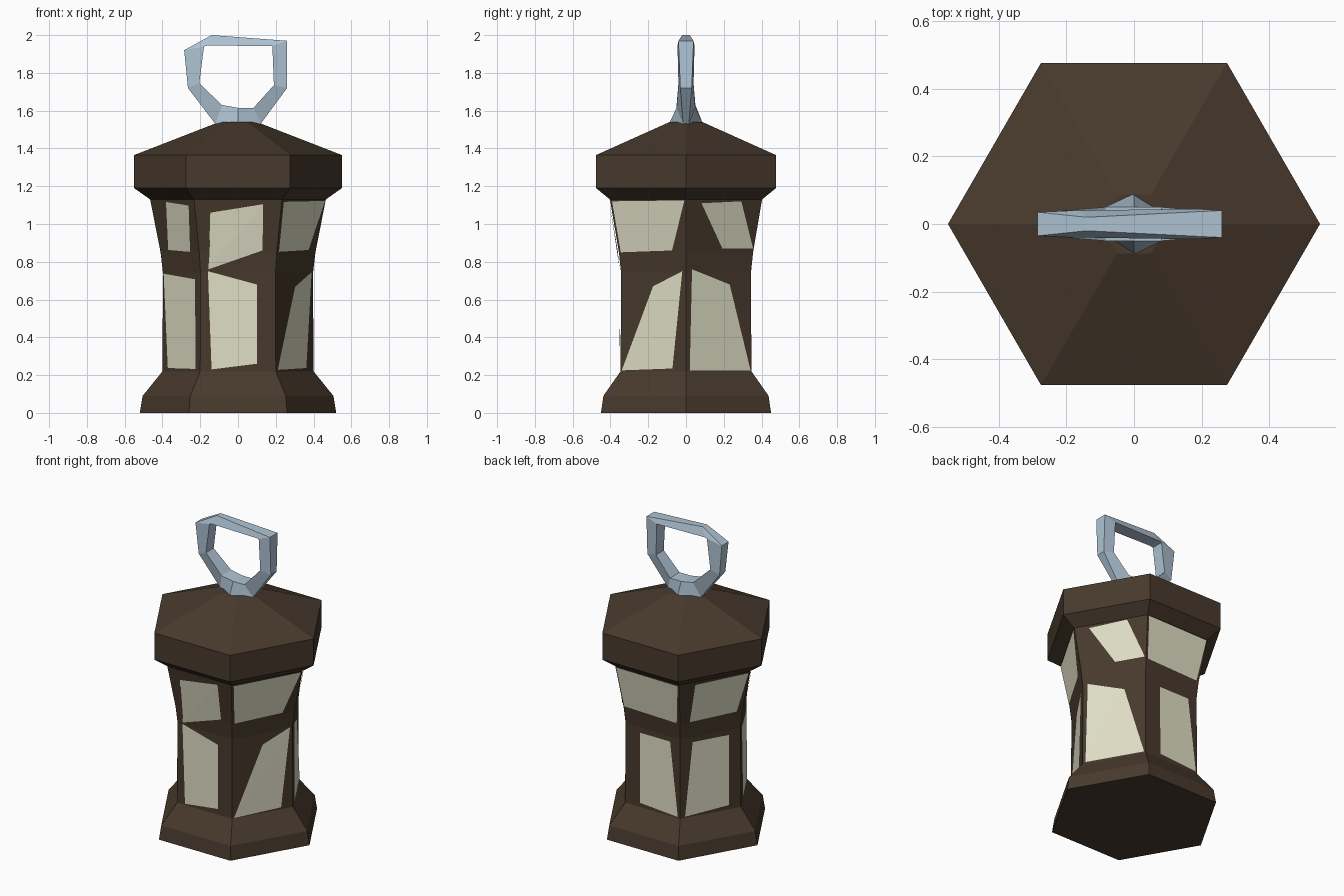
import bpy
from math import cos, sin, pi, radians

if "Cube" in bpy.data.objects:
    bpy.data.objects.remove(bpy.data.objects["Cube"])


def material(name, rgb):
    m = bpy.data.materials.new(name)
    m.diffuse_color = (*rgb, 1)
    m.use_nodes = True
    m.node_tree.nodes["Principled BSDF"].inputs["Base Color"].default_value = m.diffuse_color
    return m


WOOD = material("dark_wood", (0.065, 0.042, 0.026))
GLASS = material("pale_glass", (0.74, 0.73, 0.56))
STEEL = material("steel", (0.43, 0.55, 0.66))


def add_mesh(name, verts, faces, mat):
    me = bpy.data.meshes.new(name)
    me.from_pydata(verts, [], faces)
    me.materials.append(mat)
    ob = bpy.data.objects.new(name, me)
    bpy.context.collection.objects.link(ob)
    return ob


def hex_stack(name, profile, bottom=False, top=False):
    """Six-sided shell through (corner radius, z) rings."""
    verts = [(r * cos(k * pi / 3), r * sin(k * pi / 3), z)
             for r, z in profile for k in range(6)]
    faces = []
    for i in range(len(profile) - 1):
        for k in range(6):
            a, b = i * 6 + k, i * 6 + (k + 1) % 6
            faces.append((a, b, b + 6, a + 6))
    if bottom:
        faces.append(tuple(range(5, -1, -1)))
    if top:
        n = len(verts) - 6
        faces.append(tuple(range(n, n + 6)))
    return add_mesh(name, verts, faces, WOOD)


# Wooden body: flared base, waisted frame, overhanging roof
FRAME = [(0.40, 0.22), (0.397, 0.74), (0.41, 0.85), (0.465, 1.13)]
hex_stack("base", [(0.52, 0), (0.505, 0.09), (0.40, 0.22)], bottom=True)
hex_stack("frame", FRAME)
hex_stack("roof", [(0.465, 1.13), (0.55, 1.19), (0.55, 1.365), (0.10, 1.54)], top=True)


def on_face(angle, u, z, lift=0.005):
    """Point on a frame side: u runs -1..1 from edge to edge, seen from outside."""
    z = min(max(z, FRAME[0][1]), FRAME[-1][1])
    for (r0, z0), (r1, z1) in zip(FRAME, FRAME[1:]):
        if z <= z1:
            r = r0 + (r1 - r0) * (z - z0) / (z1 - z0)
            break
    d, s = r * cos(pi / 6) + lift, u * r / 2
    return (d * cos(angle) - s * sin(angle), d * sin(angle) + s * cos(angle), z)


# Uneven window panes: side angle, lower pane, upper pane (u, z corners)
PANES = [
    ("front", -90,
     [(-.70, .23), (.50, .26), (.50, .68), (-.80, .75)],
     [(-.78, .76), (.63, .86), (.58, 1.105), (-.65, 1.06)]),
    ("front_right", -30,
     [(-.95, .225), (.60, .235), (.90, .75), (0, .67)],
     [(-.93, .85), (.60, .86), (.97, 1.125), (-.94, 1.12)]),
    ("back_right", 30,
     [(-.90, .225), (.96, .225), (.33, .68), (-.83, .76)],
     [(.06, .87), (.97, .87), (.45, 1.12), (-.60, 1.11)]),
    ("back", 90,
     [(-.45, .25), (.93, .23), (.65, .71), (-.45, .71)],
     [(-.95, .86), (.90, .85), (.96, 1.12), (-.96, 1.125)]),
    ("back_left", 150,
     [(-.85, .23), (.60, .25), (.60, .71), (-.60, .71)],
     [(-.70, .85), (.80, .86), (.96, 1.12), (-.55, 1.11)]),
    ("front_left", 210,
     [(-.70, .235), (.80, .23), (.75, .71), (-.95, .74)],
     [(-.57, .86), (.57, .85), (.76, 1.10), (-.28, 1.12)]),
]
for side, deg, lower, upper in PANES:
    for label, corners in (("lower", lower), ("upper", upper)):
        pts = [on_face(radians(deg), u, z) for u, z in corners]
        add_mesh(f"{side}_{label}_pane", pts, [(0, 1, 2), (0, 2, 3)], GLASS)

# Carry handle: ring of sections (outer x, z, half depth, inner x, z, half depth)
RING = [
    (-.285, 1.92, .035, -.18, 1.94, .04),
    (-.14, 2.00, .02, -.16, 1.945, .04),
    (.26, 1.97, .04, .182, 1.942, .045),
    (.26, 1.72, .03, .19, 1.735, .04),
    (.12, 1.53, .015, .082, 1.615, .05),
    (0, 1.53, .09, 0, 1.615, .05),
    (-.12, 1.53, .015, -.085, 1.63, .05),
    (-.265, 1.72, .03, -.205, 1.745, .04),
]
verts, faces, n = [], [], len(RING)
for xo, zo, do, xi, zi, di in RING:
    verts += [(xo, -do, zo), (xo, do, zo), (xi, di, zi), (xi, -di, zi)]
for i in range(n):
    a, b = i * 4, (i + 1) % n * 4
    for k in range(4):
        j = (k + 1) % 4
        faces.append((a + k, a + j, b + j, b + k))
add_mesh("handle", verts, faces, STEEL)
